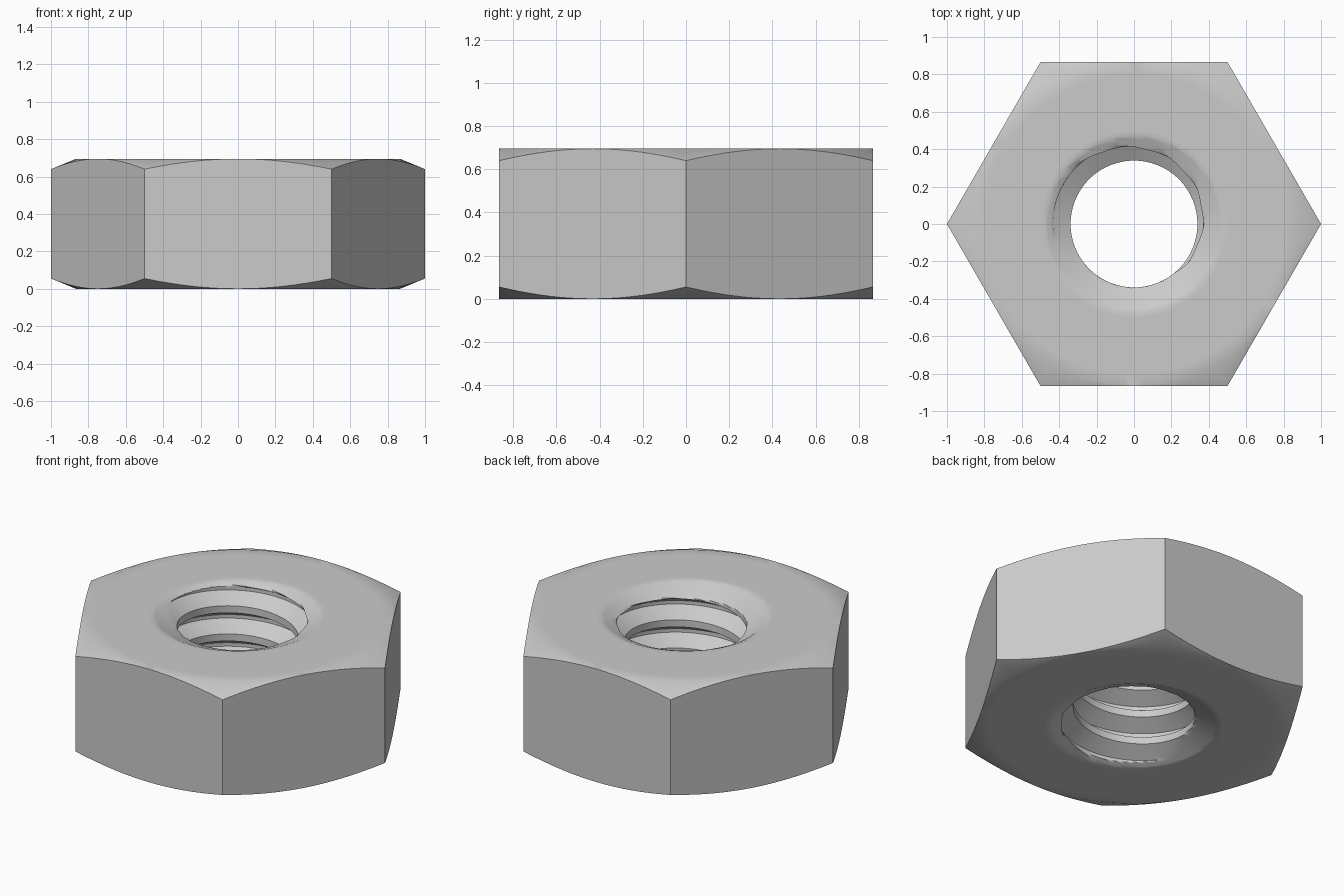
import bpy, bmesh
from math import cos, pi, radians, tan

cube = bpy.data.objects.get("Cube")
if cube:
    bpy.data.objects.remove(cube)

# Main dimensions
HEIGHT = 0.695
FLAT = cos(pi / 6)               # centre to flat
MINOR, PITCH = 0.339, 0.173
DEPTH = PITCH * 0.625 * FLAT     # sixty degree thread
MAJOR = MINOR + DEPTH
SINK_R, SINK_H = 0.47, 0.056     # countersink at both mouths
CHAMFER = 0.055                  # drop at the hexagon corners
COLUMNS, STEPS = 96, 6
PHASE = 0.609                    # height of a root edge at angle zero

# One pitch of thread: (fraction of pitch, radius)
KNOTS = [(0, MAJOR), (5 / 16, MINOR), (9 / 16, MINOR), (7 / 8, MAJOR), (1, MAJOR)]


def hole_point(z, radius):
    """Clamp to the nut and open the mouth with the countersink."""
    z = min(max(z, 0), HEIGHT)
    edge = min(z, HEIGHT - z)
    sink = SINK_R - (SINK_R - MINOR) * edge / SINK_H
    return max(radius, sink), z


def section(turn):
    """Closed radial section: thread upward, then the outside downward."""
    points = []
    for lap in range(-6, 2):
        for (f0, r0), (f1, r1) in zip(KNOTS, KNOTS[1:]):
            for s in range(STEPS):
                t = s / STEPS
                z = PHASE + PITCH * (lap + turn + f0 + (f1 - f0) * t)
                points.append(hole_point(z, r0 + (r1 - r0) * t))
    angle = turn * 2 * pi
    rim = FLAT / cos((angle % (pi / 3)) - pi / 6)
    drop = CHAMFER * (rim - FLAT) / (1 - FLAT)
    top = [(SINK_R, 0), (0.5, 0), (0.8, 0), (FLAT, 0), (rim, drop)]
    points += [(r, HEIGHT - d) for r, d in top]
    points += [(r, d) for r, d in reversed(top)]
    return points


# Sweep the section around the axis
from mathutils import Matrix, Vector
bm = bmesh.new()
rings = []
for i in range(COLUMNS + 1):
    turn = i / COLUMNS
    spin = Matrix.Rotation(turn * 2 * pi, 3, 'Z')
    rings.append([bm.verts.new(spin @ Vector((r, 0, z))) for r, z in section(turn)])
for a, b in zip(rings, rings[1:]):
    for j in range(len(a)):
        k = (j + 1) % len(a)
        bm.faces.new((a[j], b[j], b[k], a[k]))

# Weld the helix seam and the clamped ends
bmesh.ops.remove_doubles(bm, verts=bm.verts, dist=0.0002)
bmesh.ops.dissolve_degenerate(bm, dist=0.0001, edges=bm.edges)
bmesh.ops.recalc_face_normals(bm, faces=bm.faces)
mesh = bpy.data.meshes.new("hex_nut")
bm.to_mesh(mesh)
bm.free()

# Steel colour
steel = bpy.data.materials.new("steel_grey")
steel.use_nodes = True
colour = (0.6, 0.6, 0.6, 1)
steel.diffuse_color = colour
steel.node_tree.nodes["Principled BSDF"].inputs["Base Color"].default_value = colour
mesh.materials.append(steel)

nut = bpy.data.objects.new("hex_nut", mesh)
bpy.context.collection.objects.link(nut)
bpy.ops.object.select_all(action='DESELECT')
nut.select_set(True)
bpy.context.view_layer.objects.active = nut
bpy.ops.object.shade_smooth_by_angle(angle=radians(32))
